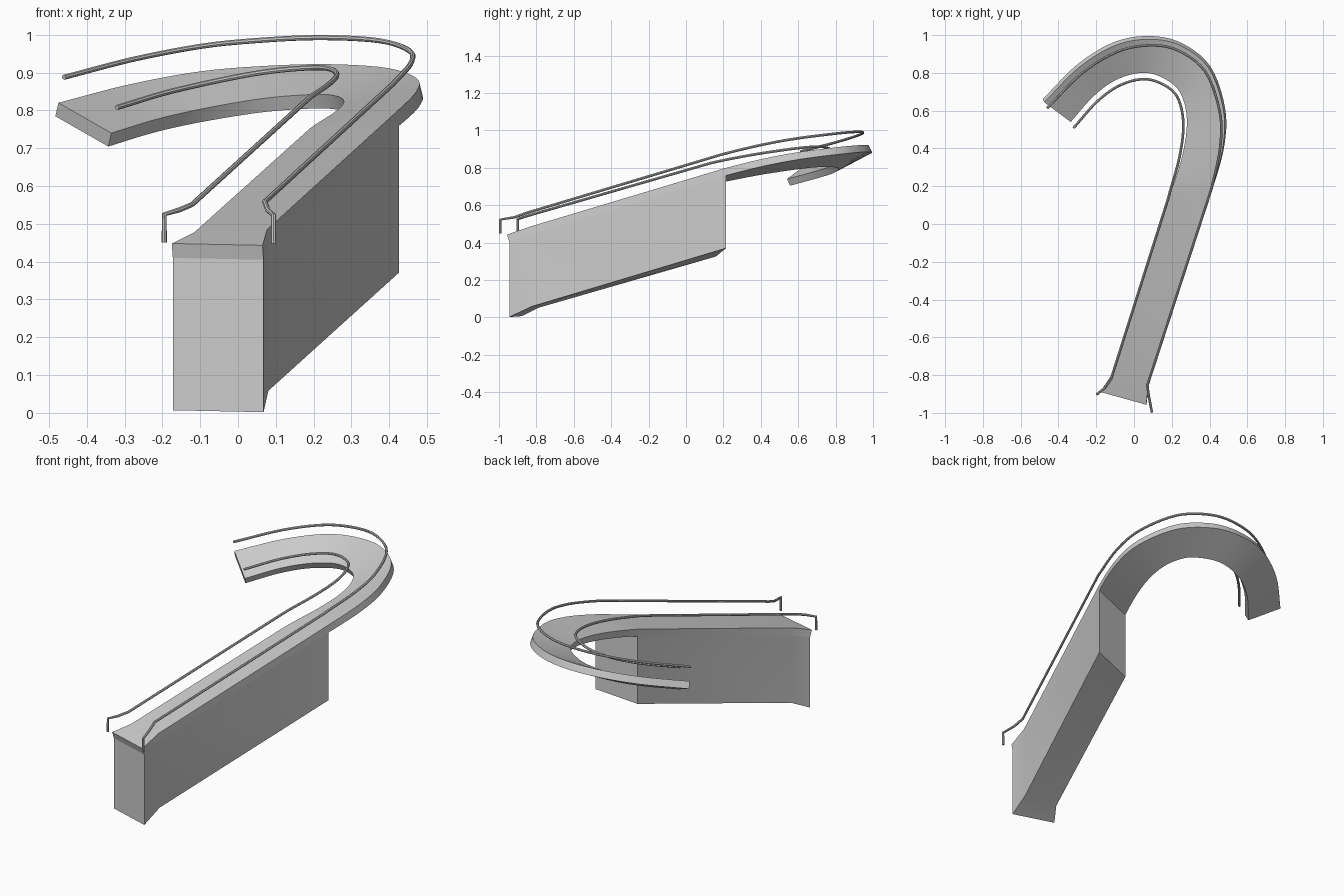
import bpy
from mathutils import Vector as V

if "Cube" in bpy.data.objects:
    bpy.data.objects.remove(bpy.data.objects["Cube"])

# Top edges of the walkway: front edge, end of flare, then the banked bend
outer_key = [(.065, -.957, .443), (.077, -.835, .485),
             (.42, .205, .797), (.472, .42, .85), (.472, .61, .885), (.395, .825, .912),
             (.245, .945, .922), (.08, .978, .918), (-.10, .945, .903),
             (-.29, .83, .868), (-.475, .645, .82)]
inner_key = [(-.175, -.89, .448), (-.115, -.80, .478),
             (.19, .15, .752), (.255, .36, .795), (.28, .53, .822), (.26, .66, .838),
             (.20, .745, .842), (.07, .80, .832), (-.08, .77, .807),
             (-.21, .68, .778), (-.335, .54, .74)]
STEPS = 5


def smooth_edge(key):
    """Keep the straight run, spline the bend."""
    p = [V(k) for k in key]
    bend = p[2:]
    lead = bend[0] - (p[2] - p[1]).normalized() * (bend[1] - bend[0]).length
    q = [lead] + bend + [2 * bend[-1] - bend[-2]]
    out = p[:2]
    for i in range(1, len(q) - 2):
        a, b, c, d = q[i - 1:i + 3]
        for s in range(STEPS):
            t = s / STEPS
            out.append(.5 * (2 * b + (c - a) * t + (2 * a - 5 * b + 4 * c - d) * t * t
                             + (3 * b - a - 3 * c + d) * t ** 3))
    return out + [bend[-1]]


outer, inner = smooth_edge(outer_key), smooth_edge(inner_key)
n = len(outer)
normals = []
for i in range(n):
    a, b = max(i - 1, 0), min(i + 1, n - 1)
    along = outer[b] - outer[a] + inner[b] - inner[a]
    normals.append((outer[i] - inner[i]).cross(along).normalized())


def loft(name, sections):
    """Skin closed four-point sections and cap both ends."""
    verts = [v for s in sections for v in s]
    m = len(sections)
    faces = [(4 * i + k, 4 * i + (k + 1) % 4, 4 * i + 4 + (k + 1) % 4, 4 * i + 4 + k)
             for i in range(m - 1) for k in range(4)]
    faces += [(3, 2, 1, 0), tuple(4 * m - 4 + k for k in range(4))]
    me = bpy.data.meshes.new(name)
    me.from_pydata(verts, [], faces)
    ob = bpy.data.objects.new(name, me)
    bpy.context.collection.objects.link(ob)
    finish(ob)


def finish(ob):
    bpy.ops.object.select_all(action='DESELECT')
    ob.select_set(True)
    bpy.context.view_layer.objects.active = ob
    if ob.type == 'CURVE':
        bpy.ops.object.convert(target='MESH')
    else:
        bpy.ops.object.mode_set(mode='EDIT')
        bpy.ops.mesh.select_all(action='SELECT')
        bpy.ops.mesh.normals_make_consistent(inside=False)
        bpy.ops.object.mode_set(mode='OBJECT')
    bpy.ops.object.shade_smooth_by_angle()


# Curved walkway slab
low_o = [p - nn * .04 for p, nn in zip(outer, normals)]
low_i = [p - nn * .04 for p, nn in zip(inner, normals)]
loft("walkway", list(zip(inner, outer, low_o, low_i)))

# Solid support under the straight run
support = []
for i in range(3):
    drop = V((0, 0, .403 if i == 0 else .388))
    support.append((low_i[i], low_o[i], low_o[i] - drop, low_i[i] - drop))
loft("support_wall", support)


# Handrails with a short front post
def rail(name, edge, post, kink):
    pts = [V(post) - V((0, 0, .075)), V(post), V(kink)]
    pts += [p + nn * .076 for p, nn in zip(edge[1:], normals[1:])]
    cu = bpy.data.curves.new(name, 'CURVE')
    cu.dimensions = '3D'
    cu.bevel_depth = .007
    cu.bevel_resolution = 2
    cu.use_fill_caps = True
    sp = cu.splines.new('POLY')
    sp.points.add(len(pts) - 1)
    for sp_pt, p in zip(sp.points, pts):
        sp_pt.co = (*p, 1)
    ob = bpy.data.objects.new(name, cu)
    bpy.context.collection.objects.link(ob)
    finish(ob)


rail("outer_handrail", outer, (.094, -.993, .523), (.079, -.915, .536))
rail("inner_handrail", inner, (-.195, -.90, .525), (-.155, -.868, .537))
